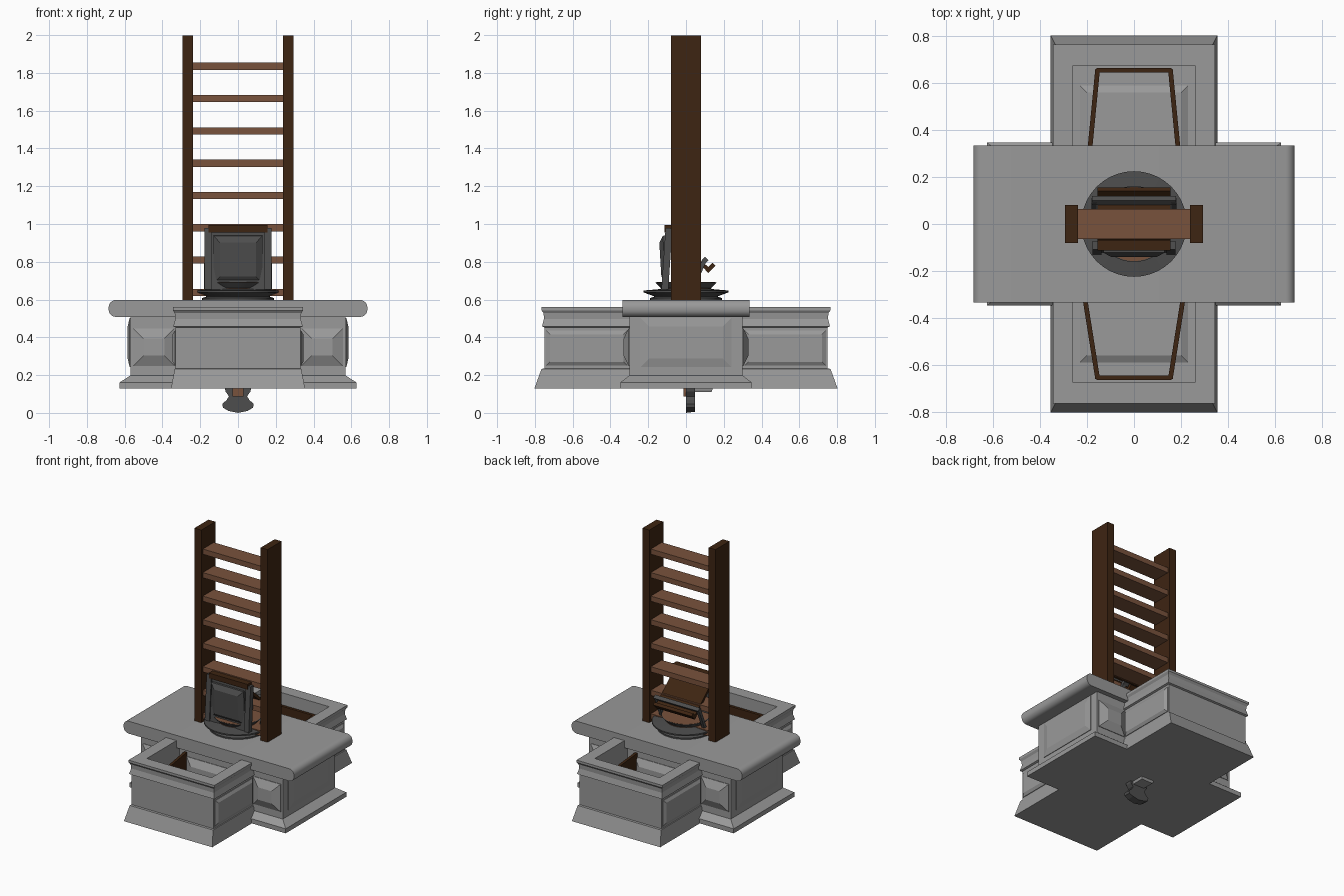
import bpy, bmesh, math
from mathutils import Vector, Matrix

if "Cube" in bpy.data.objects:
    bpy.data.objects.remove(bpy.data.objects["Cube"])


def mat(name, c):
    m = bpy.data.materials.new(name)
    m.diffuse_color = (*c, 1)
    m.use_nodes = True
    m.node_tree.nodes["Principled BSDF"].inputs["Base Color"].default_value = m.diffuse_color
    return m


STONE = mat("grey_stone", (.32, .32, .32))
IRON = mat("dark_iron", (.075, .075, .075))
DARK = mat("dark_wood", (.048, .018, .006))
LIGHT = mat("light_wood", (.19, .085, .045))


def finish(name, bm, m, smooth=False):
    bmesh.ops.recalc_face_normals(bm, faces=bm.faces)
    me = bpy.data.meshes.new(name)
    bm.to_mesh(me)
    bm.free()
    me.materials.append(m)
    ob = bpy.data.objects.new(name, me)
    bpy.context.collection.objects.link(ob)
    if smooth:
        bpy.context.view_layer.objects.active = ob
        ob.select_set(True)
        bpy.ops.object.shade_smooth_by_angle(angle=math.radians(35))
        ob.select_set(False)
    return ob


def skin(name, rings, m, M=Matrix(), smooth=False):
    """Joins rings of points into a solid with both ends capped."""
    bm = bmesh.new()
    vs = [[bm.verts.new(M @ Vector(p)) for p in r] for r in rings]
    n = len(vs[0])
    for a, b in zip(vs, vs[1:]):
        for i in range(n):
            j = (i + 1) % n
            bm.faces.new((a[i], a[j], b[j], b[i]))
    bm.faces.new(vs[0][::-1])
    bm.faces.new(vs[-1])
    return finish(name, bm, m, smooth)


def loft(name, rects, m, M=Matrix()):
    return skin(name, [[(-a, -b, z), (a, -b, z), (a, b, z), (-a, b, z)] for a, b, z in rects], m, M)


def lathe(name, prof, m, n=40):
    ang = [2 * math.pi * i / n for i in range(n)]
    return skin(name, [[(r * math.cos(t), r * math.sin(t), z) for t in ang] for r, z in prof], m, smooth=True)


def frame(origin, z, x):
    z = Vector(z).normalized()
    x = Vector(x)
    x = (x - z * x.dot(z)).normalized()
    M = Matrix((x, z.cross(x), z)).transposed().to_4x4()
    M.translation = Vector(origin)
    return M


def beam(name, p, q, wx, wy, m, x=(1, 0, 0)):
    """Box from p to q, wx wide along x and wy along the third axis."""
    d = Vector(q) - Vector(p)
    return loft(name, [(wx / 2, wy / 2, 0), (wx / 2, wy / 2, d.length)], m, frame(p, d, x))


def panel(name, origin, normal, x, a, b, inset, depth, m):
    """Raised bevelled panel."""
    loft(name, [(a, b, -.01), (a, b, .004), (a - inset, b - inset, depth)], m, frame(origin, normal, x))


# Cross arms: a moulded trough running front to back
loft("trough_arms", [(.355, .803, .13), (.335, .765, .235), (.33, .75, .237), (.33, .75, .455),
                     (.343, .762, .46), (.332, .752, .5), (.335, .754, .53), (.345, .765, .545),
                     (.345, .765, .562), (.26, .675, .562), (.26, .675, .19)], STONE)

# Central block and its round-ended top slab
loft("central_block", [(.627, .348, .13), (.627, .348, .163), (.57, .3, .2), (.57, .3, .52)], STONE)
bm = bmesh.new()
bmesh.ops.create_cube(bm, size=1, matrix=Matrix.Translation((0, 0, .555)) @ Matrix.Diagonal((1.37, .67, .09, 1)))
edges = [e for e in bm.edges if abs(e.verts[0].co.y - e.verts[1].co.y) > .1]
bmesh.ops.bevel(bm, geom=edges, offset=.04, segments=6, profile=.5, affect='EDGES')
finish("top_slab", bm, STONE, True)

for s in (-1, 1):
    # Raised panels on the base
    panel("end_panel", (s * .57, 0, .375), (s, 0, 0), (0, 1, 0), .24, .13, .045, .014, STONE)
    panel("trough_floor_panel", (0, s * .4, .19), (0, 0, 1), (1, 0, 0), .23, .19, .03, .02, STONE)
    for t in (-1, 1):
        panel("block_panel", (s * .445, t * .3, .35), (0, t, 0), (1, 0, 0), .11, .1, .055, .03, STONE)
        panel("arm_panel", (s * .33, t * .525, .345), (s, 0, 0), (0, 1, 0), .215, .093, .02, .016, STONE)
    panel("inner_panel", (0, s * .3, .35), (0, s, 0), (1, 0, 0), .2, .1, .05, .03, STONE)
    # Wooden lining of the troughs
    w = .212 if s < 0 else .19
    for t in (-1, 1):
        beam("lining_side", (t * w, s * .3, .335), (t * .155, s * .66, .335), .02, .29, DARK)
    beam("lining_end", (-.16, s * .655, .335), (.16, s * .655, .335), .02, .29, DARK, (0, 1, 0))
    # Ladder rails
    beam("ladder_rail", (s * .266, 0, .6), (s * .266, 0, 2), .055, .16, DARK)

# Ladder rungs
for i in range(8):
    beam("ladder_rung", (-.245, 0, .64 + .171 * i), (.245, 0, .64 + .171 * i), .126, .038, LIGHT, (0, 1, 0))

# Round stand on the slab
lathe("round_stand", [(.19, .595), (.19, .61), (.165, .618), (.225, .64), (.225, .65), (.13, .658),
                      (.162, .692), (.15, .692), (.125, .665)], IRON)
lathe("stand_floor", [(.135, .66), (.135, .672)], LIGHT)
lathe("stand_ring", [(.148, .683), (.158, .695), (.146, .695)], LIGHT)

# Upright shield with side posts, raised panel and wooden cap
lo, hi = Vector((0, -.112, .655)), Vector((0, -.09, .98))
beam("shield", lo, hi, .33, .018, IRON)
for s in (-1, 1):
    o = Vector((s * .158, 0, 0))
    beam("shield_post", lo + o, hi + o, .038, .036, IRON)
    # Bent arm carrying the rail
    beam("rail_arm", (s * .17, .03, .65), (s * .17, .1, .815), .022, .022, IRON)
panel("shield_panel", (0, -.111, .815), (0, -1, -.06), (1, 0, 0), .13, .125, .035, .025, IRON)
beam("shield_cap", (-.155, -.09, .977), (.155, -.09, .977), .045, .038, DARK, (0, 1, 0))
beam("rail", (-.18, .1, .81), (.18, .1, .81), .026, .026, IRON, (0, 1, 1))

# Sloping desk and its lip
beam("desk", (0, .125, .755), (0, -.07, .925), .31, .02, DARK)
beam("desk_lip", (0, .11, .75), (0, .148, .788), .31, .022, DARK)

# Hanging bell-shaped foot below the base
foot = [(.07, .14), (.066, .115), (.048, .09), (.06, .07), (.083, .05), (.08, .03), (.05, .012), (0, .002)]
outline = [(x, z) for x, z in foot] + [(-x, z) for x, z in foot[-2::-1]]
skin("hanging_foot", [[(x, y, z if z > .02 or y < .02 else z + .006) for x, z in outline] for y in (0, .048)], IRON)
panel("foot_plate", (0, .07, .13), (0, 0, -1), (1, 0, 0), .05, .07, .005, .018, STONE)
beam("foot_strap", (0, -.006, .13), (0, -.006, .09), .06, .012, LIGHT)

# Set the lowest point on the ground
bpy.context.view_layer.update()
low = min((o.matrix_world @ v.co).z for o in bpy.data.objects for v in o.data.vertices)
for o in bpy.data.objects:
    o.location.z -= low
